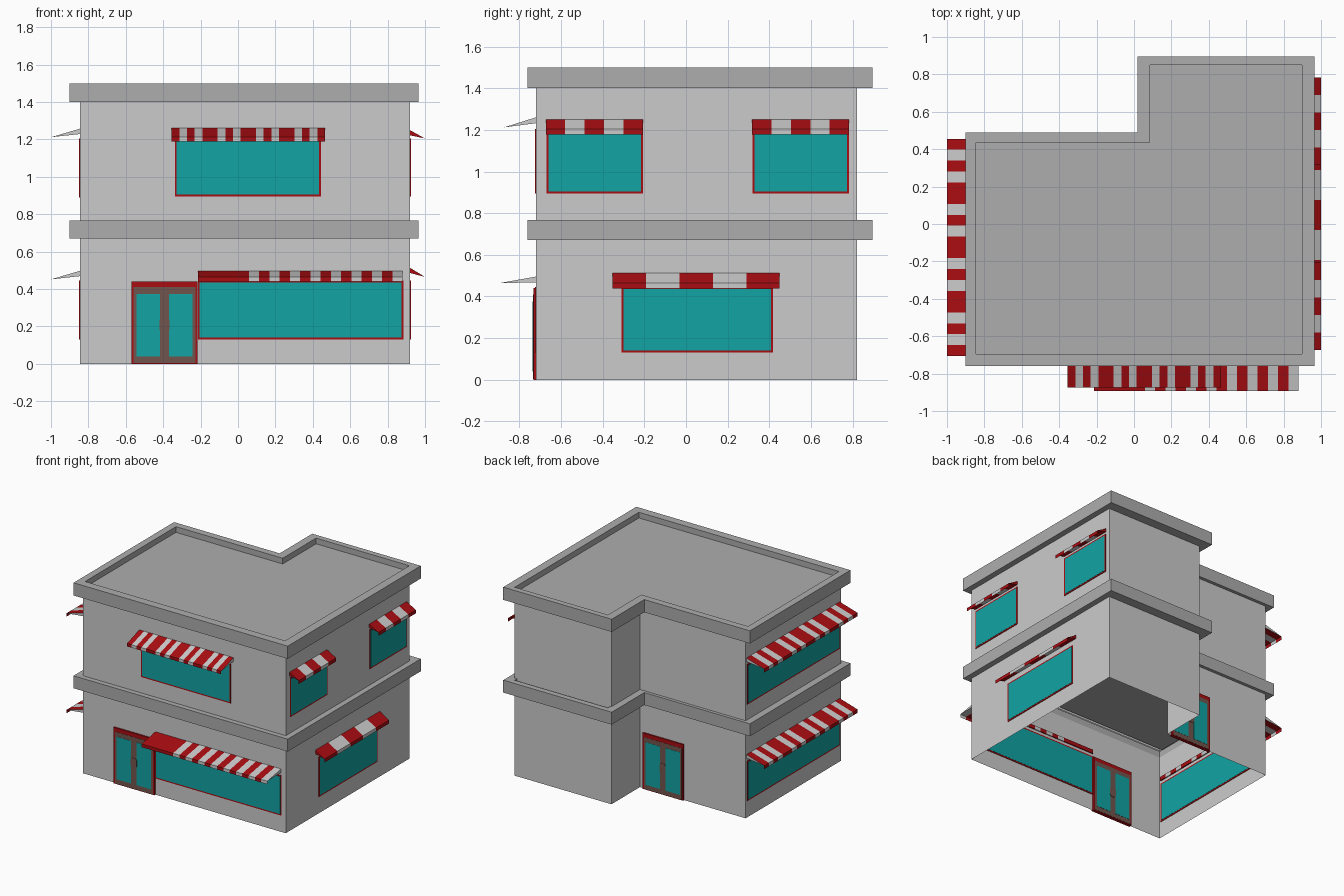
import bpy, bmesh, math
from mathutils import Matrix, Vector

if "Cube" in bpy.data.objects:
    bpy.data.objects.remove(bpy.data.objects["Cube"])


def material(name, rgb):
    m = bpy.data.materials.new(name)
    m.diffuse_color = (*rgb, 1)
    m.use_nodes = True
    m.node_tree.nodes["Principled BSDF"].inputs["Base Color"].default_value = m.diffuse_color
    return m


RED = material("red", (0.40, 0.004, 0.006))
WHITE = material("white", (0.62, 0.62, 0.62))
TEAL = material("teal_glass", (0.006, 0.37, 0.37))
BROWN = material("brown", (0.17, 0.09, 0.075))
STONE = material("trim_grey", (0.42, 0.42, 0.42))

# Each wall: (rotation about z, distance of its plane from the origin)
FRONT, RIGHT = (0, 0.72), (90, 0.92)
LEFT, REAR = (-90, 0.845), (180, 0.465)


def finish(name, bm, mats=(), normals=True):
    if normals:
        bmesh.ops.recalc_face_normals(bm, faces=bm.faces)
    me = bpy.data.meshes.new(name)
    bm.to_mesh(me)
    bm.free()
    for m in mats:
        me.materials.append(m)
    ob = bpy.data.objects.new(name, me)
    bpy.context.collection.objects.link(ob)
    return ob


def on_wall(wall, u, v, z):
    """Point at u along the wall, v out from it, height z."""
    a, d = wall
    return Matrix.Rotation(math.radians(a), 3, 'Z') @ Vector((u, -(d + v), z))


def slab(name, wall, u0, u1, z0, z1, depth, mat):
    """Thin box straddling the wall plane."""
    bm = bmesh.new()
    bmesh.ops.create_cube(bm, size=1)
    for v in bm.verts:
        v.co = on_wall(wall, (u0 + u1) / 2 + v.co.x * (u1 - u0), v.co.y * 2 * depth,
                       (z0 + z1) / 2 + v.co.z * (z1 - z0))
    return finish(name, bm, [mat])


def l_shape(x0, x1, y0, y1, nx, ny):
    return [(x0, y0), (x1, y0), (x1, y1), (nx, y1), (nx, ny), (x0, ny)]


def loft(name, loops, cap, mats=()):
    """Skin a list of (outline, z) loops, closing the last one if asked."""
    bm = bmesh.new()
    rings = [[bm.verts.new((x, y, z)) for x, y in pts] for pts, z in loops]
    for a, b in zip(rings, rings[1:]):
        n = len(a)
        for i in range(n):
            bm.faces.new((a[i], a[(i + 1) % n], b[(i + 1) % n], b[i]))
    if cap:
        bm.faces.new(rings[-1])
    return finish(name, bm, mats, normals=False)


# Two stacked storeys, open underneath, each with a trim band and recessed deck
wall_line = l_shape(-0.845, 0.92, -0.72, 0.82, 0.075, 0.465)
trim_line = l_shape(-0.9, 0.965, -0.76, 0.895, 0.02, 0.49)
roof_line = l_shape(-0.845, 0.897, -0.695, 0.85, 0.085, 0.435)
for tag, base, z0, z1 in (("lower", 0, 0.67, 0.768), ("upper", 0.725, 1.4, 1.5)):
    deck = z1 - 0.045
    loft(tag + "_walls", [(wall_line, base), (wall_line, z0)], False)
    loft(tag + "_roof_band", [(wall_line, deck - 0.002), (wall_line, z0), (trim_line, z0),
                              (trim_line, z1), (roof_line, z1), (roof_line, deck)], True, [STONE])


def window(name, wall, u0, u1, z0, z1):
    t = 0.01
    slab(name + "_frame", wall, u0, u1, z0, z1, 0.004, RED)
    slab(name + "_glass", wall, u0 + t, u1 - t, z0 + t, z1 - t, 0.0055, TEAL)


def door(name, wall, c):
    slab(name + "_frame", wall, c - 0.177, c + 0.177, 0, 0.44, 0.013, RED)
    slab(name + "_leaves", wall, c - 0.165, c + 0.165, 0.005, 0.41, 0.0145, BROWN)
    for s in (-1, 1):
        a, b = sorted((c + s * 0.024, c + s * 0.15))
        slab(name + "_glass", wall, a, b, 0.04, 0.375, 0.016, TEAL)
    # Eight-sided push plate across both leaves
    bm = bmesh.new()
    r, h, k = 0.027, 0.0375, 0.012
    octagon = [(-r, k - h), (k - r, -h), (r - k, -h), (r, k - h),
               (r, h - k), (r - k, h), (k - r, h), (-r, h - k)]
    rings = [[bm.verts.new(on_wall(wall, c + u, d, 0.208 + z)) for u, z in octagon]
             for d in (-0.018, 0.018)]
    for i in range(8):
        j = (i + 1) % 8
        bm.faces.new((rings[0][i], rings[0][j], rings[1][j], rings[1][i]))
    bm.faces.new(rings[0])
    bm.faces.new(rings[1])
    finish(name + "_push_plate", bm, [BROWN])


def awning(name, wall, u0, u1, z_top, z_tip, z_hem, reach, stripes, ends=1):
    """Sloping wedge with a thin hanging hem, one face strip per stripe."""
    bm = bmesh.new()
    profile = [(-0.008, z_top), (reach, z_tip), (-0.008, z_top - 0.03), (reach, z_hem)]
    n = len(stripes)
    cols = [[bm.verts.new(on_wall(wall, u0 + (u1 - u0) * i / n, v, z)) for v, z in profile]
            for i in range(n + 1)]
    for i, s in enumerate(stripes):
        a, b = cols[i], cols[i + 1]
        for j, k in ((1, 0), (2, 1), (0, 2), (3, 1)):
            bm.faces.new((a[j], b[j], b[k], a[k])).material_index = int(s == "W")
    for col, step in ((cols[0], 1), (cols[-1], -1)):
        bm.faces.new(col[:3][::-step]).material_index = ends
    finish(name, bm, [RED, WHITE], normals=False)


LONG = "RWRWRRWRWRRWRWRRWRWR"
SHORT = "RWRWR"

# Front face
window("front_shop_window", FRONT, -0.215, 0.885, 0.13, 0.445)
awning("front_shop_awning", FRONT, -0.215, 0.88, 0.497, 0.465, 0.44, 0.172, "RRRRR" + "WR" * 7 + "W")
window("front_upper_window", FRONT, -0.338, 0.443, 0.895, 1.205)
awning("front_upper_awning", FRONT, -0.355, 0.465, 1.263, 1.212, 1.188, 0.153, LONG)

# Double doors at the front and in the rear notch
door("front_door", FRONT, -0.393)
door("rear_door", REAR, 0.133)

# Right face: two small upper windows and one lower
for tag, u in (("front", -0.67), ("back", 0.32)):
    window(f"right_upper_{tag}_window", RIGHT, u, u + 0.463, 0.895, 1.205)
    awning(f"right_upper_{tag}_awning", RIGHT, u - 0.003, u + 0.463,
           1.254, 1.205, 1.178, 0.08, SHORT, 0)
window("right_shop_window", RIGHT, -0.31, 0.417, 0.13, 0.445)
awning("right_shop_awning", RIGHT, -0.353, 0.45, 0.518, 0.465, 0.438, 0.08, SHORT, 0)

# Left face: the same long window and awning on both floors
for tag, dz in (("shop", 0), ("upper", 0.76)):
    window(f"left_{tag}_window", LEFT, -0.45, 0.705, 0.13 + dz, 0.445 + dz)
    awning(f"left_{tag}_awning", LEFT, -0.455, 0.705, 0.5 + dz, 0.452 + dz, 0.425 + dz, 0.155, LONG)
